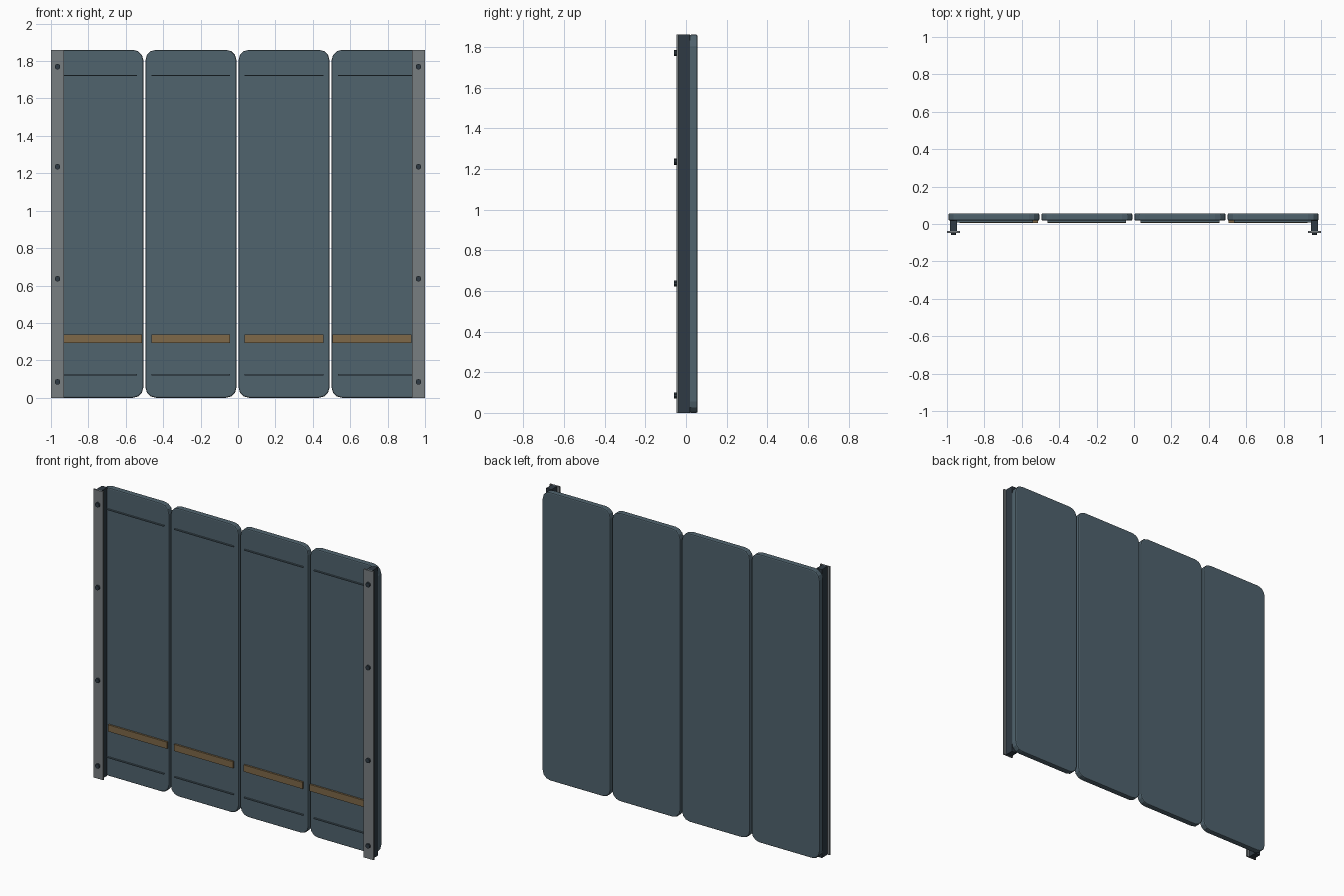
import bpy, bmesh
from mathutils import Matrix, Vector

old = bpy.data.objects.get("Cube")
if old:
    bpy.data.objects.remove(old, do_unlink=True)


def material(name, rgb):
    mat = bpy.data.materials.new(name)
    mat.use_nodes = True
    mat.diffuse_color = (*rgb, 1)
    mat.node_tree.nodes["Principled BSDF"].inputs["Base Color"].default_value = (*rgb, 1)
    return mat


SLATE = material("slate blue panel", (0.08, 0.125, 0.155))
DARK = material("dark steel", (0.028, 0.042, 0.056))
GREY = material("grey metal", (0.19, 0.21, 0.22))
BROWN = material("brown strip", (0.21, 0.14, 0.065))
HEIGHT = 1.86


def finish(bm, name, mat):
    bmesh.ops.recalc_face_normals(bm, faces=bm.faces)
    mesh = bpy.data.meshes.new(name)
    bm.to_mesh(mesh)
    bm.free()
    mesh.materials.append(mat)
    obj = bpy.data.objects.new(name, mesh)
    bpy.context.collection.objects.link(obj)
    return obj


def box_mesh(x, y, z):
    """Box spanning the given (low, high) ranges."""
    bm = bmesh.new()
    size = [b - a for a, b in (x, y, z)]
    mid = Vector([(a + b) / 2 for a, b in (x, y, z)])
    bmesh.ops.create_cube(bm, size=1, matrix=Matrix.Translation(mid) @ Matrix.Diagonal((*size, 1)))
    return bm


def box(name, mat, x, y, z):
    return finish(box_mesh(x, y, z), name, mat)


def panel(name, cx):
    """Slab with rounded corners and softened front and back rims."""
    bm = box_mesh((cx - 0.243, cx + 0.243), (0.018, 0.057), (0, HEIGHT))
    corners = [e for e in bm.edges if abs(e.verts[0].co.y - e.verts[1].co.y) > 0.01]
    bmesh.ops.bevel(bm, geom=corners, offset=0.055, segments=3, profile=0.5, affect='EDGES')
    rims = [e for e in bm.edges if abs(e.verts[0].co.y - e.verts[1].co.y) < 0.001]
    bmesh.ops.bevel(bm, geom=rims, offset=0.007, segments=2, profile=0.5, affect='EDGES')
    return finish(bm, name, SLATE)


# Four panels, each with two thin seams and a brown strip
for i in range(4):
    cx = -0.749 + i * 0.4975
    panel(f"panel_{i + 1}", cx)
    for label, z in (("lower", 0.123), ("upper", 1.722)):
        box(f"{label}_seam_{i + 1}", SLATE, (cx - 0.21, cx + 0.21), (0.009, 0.02), (z - 0.003, z + 0.003))
    sx = cx + {0: 0.027, 3: -0.027}.get(i, 0)
    box(f"brown_strip_{i + 1}", BROWN, (sx - 0.21, sx + 0.21), (0.006, 0.02), (0.294, 0.337))

# End posts with grey face plates and bolts
for side, s in (("left", 1), ("right", -1)):
    cx = s * 0.965
    box(f"{side}_post", DARK, (cx - 0.019, cx + 0.019), (-0.038, 0.02), (0, HEIGHT))
    box(f"{side}_face_plate", GREY, (cx - 0.035, cx + 0.035), (-0.047, -0.037), (0, HEIGHT))
    for n, z in enumerate((0.085, 0.636, 1.235, 1.77)):
        bm = bmesh.new()
        place = Matrix.Translation((cx, -0.051, z)) @ Matrix.Rotation(1.5708, 4, 'X')
        bmesh.ops.create_cone(bm, cap_ends=True, segments=10, radius1=0.015,
                              radius2=0.015, depth=0.014, matrix=place)
        finish(bm, f"{side}_bolt_{n + 1}", DARK)
